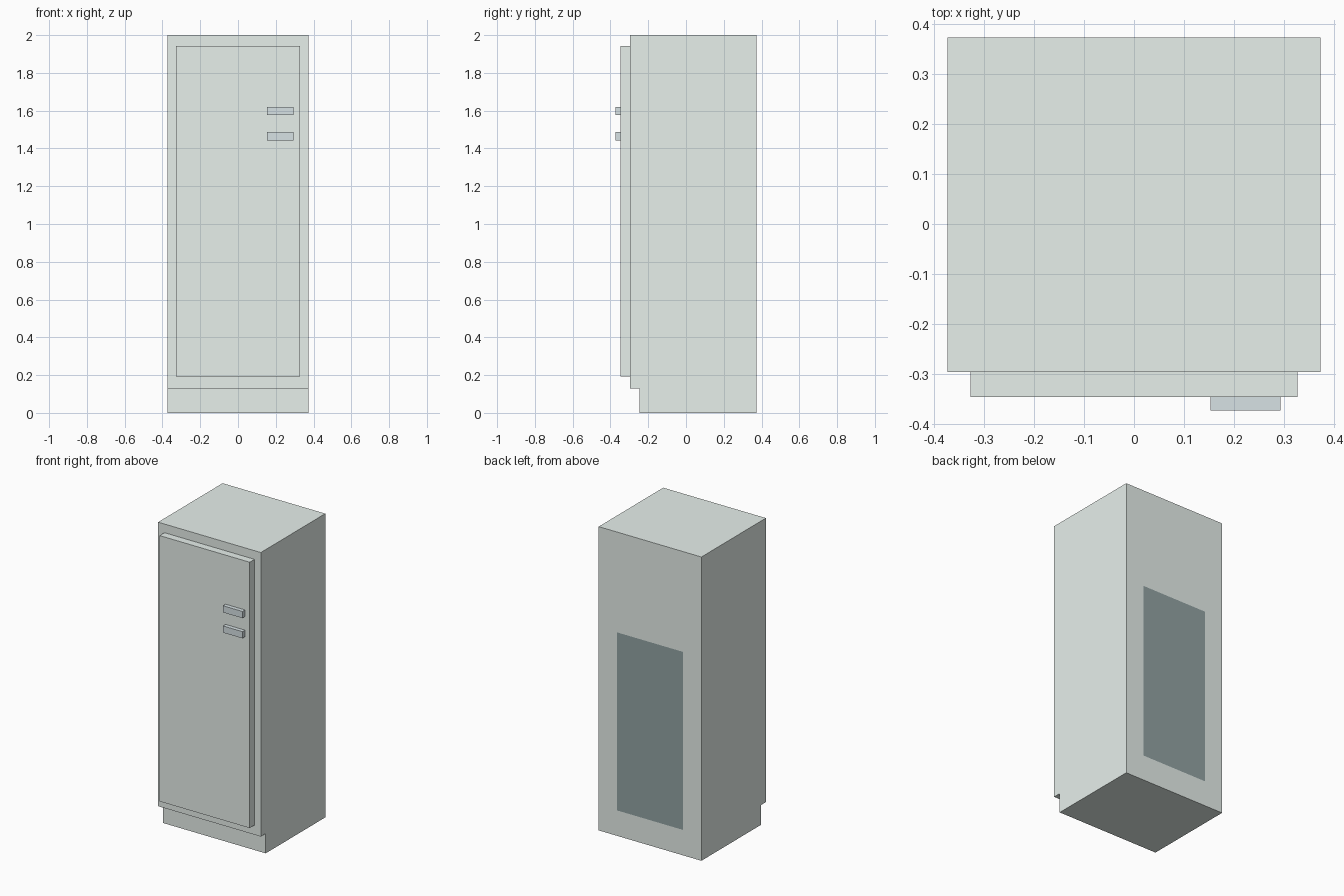
import bpy, bmesh

if "Cube" in bpy.data.objects:
    bpy.data.objects.remove(bpy.data.objects["Cube"])


def material(name, rgb):
    m = bpy.data.materials.new(name)
    m.diffuse_color = (*rgb, 1)
    m.use_nodes = True
    m.node_tree.nodes["Principled BSDF"].inputs["Base Color"].default_value = m.diffuse_color
    return m


def finish(name, bm, mat):
    bmesh.ops.recalc_face_normals(bm, faces=bm.faces)
    mesh = bpy.data.meshes.new(name)
    bm.to_mesh(mesh)
    bm.free()
    obj = bpy.data.objects.new(name, mesh)
    bpy.context.collection.objects.link(obj)
    mesh.materials.append(mat)
    return obj


def prism(name, profile, x0, x1, mat):
    """Extrude a (y, z) profile along x."""
    bm = bmesh.new()
    face = bm.faces.new([bm.verts.new((x0, y, z)) for y, z in profile])
    new = bmesh.ops.extrude_face_region(bm, geom=[face])["geom"]
    verts = [v for v in new if isinstance(v, bmesh.types.BMVert)]
    bmesh.ops.translate(bm, verts=verts, vec=(x1 - x0, 0, 0))
    return finish(name, bm, mat)


def box(name, x0, x1, y0, y1, z0, z1, mat):
    return prism(name, [(y0, z0), (y1, z0), (y1, z1), (y0, z1)], x0, x1, mat)


shell_white = material("shell_white", (0.80, 0.87, 0.835))
handle_grey = material("handle_grey", (0.68, 0.76, 0.78))
panel_grey = material("panel_grey", (0.29, 0.37, 0.37))

W, BACK, FRONT, DOOR = 0.374, 0.374, -0.297, -0.347

# Cabinet with a recessed toe kick at the front
prism("cabinet", [(-0.246, 0), (BACK, 0), (BACK, 2), (FRONT, 2),
                  (FRONT, 0.13), (-0.246, 0.13)], -W, W, shell_white)

# Door slab
box("door", -0.328, 0.328, DOOR, FRONT, 0.193, 1.943, shell_white)

# Two stacked horizontal handles
for name, z in (("upper_handle", 1.598), ("lower_handle", 1.465)):
    box(name, 0.153, 0.294, -0.374, DOOR, z - 0.022, z + 0.022, handle_grey)

# Dark service panel, practically flush with the back
bm = bmesh.new()
bm.faces.new([bm.verts.new((x, BACK + 0.001, z)) for x, z in
              ((0.24, 0.168), (-0.24, 0.168), (-0.24, 1.34), (0.24, 1.34))])
panel = finish("back_panel", bm, panel_grey)
# An open sheet: make sure it faces backwards
if panel.data.polygons[0].normal.y < 0:
    panel.data.flip_normals()
